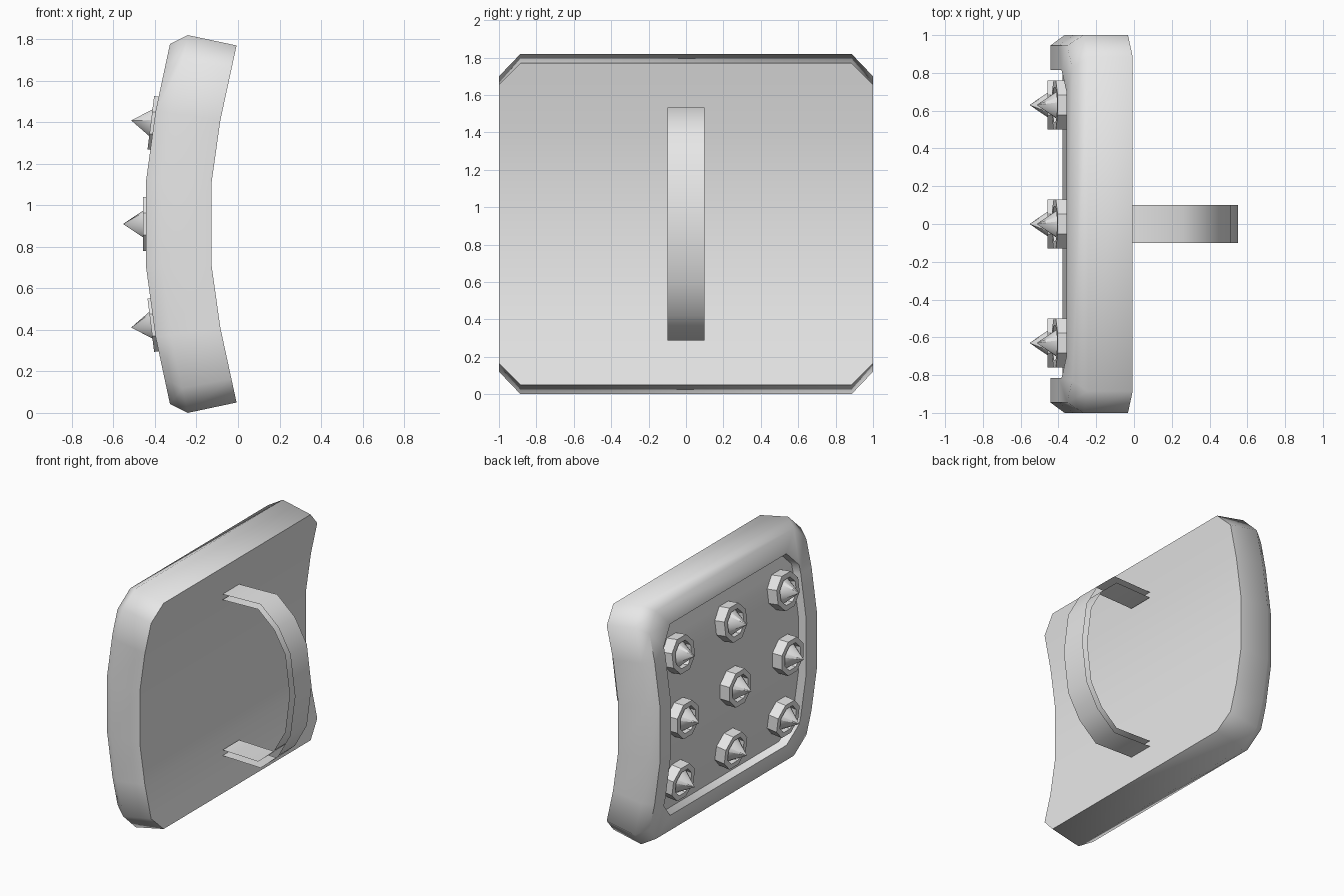
import bpy, bmesh
from math import sin, cos, pi, radians
from mathutils import Vector

if "Cube" in bpy.data.objects:
    bpy.data.objects.remove(bpy.data.objects["Cube"], do_unlink=True)

grey = bpy.data.materials.new("plain_grey")
grey.use_nodes = True
grey.diffuse_color = (0.8, 0.8, 0.8, 1)
grey.node_tree.nodes["Principled BSDF"].inputs["Base Color"].default_value = (0.8, 0.8, 0.8, 1)

MID_Z = 0.91
# curve of the hand side: height from the middle, x, tilt of the outward direction
CURVE = [(0, -0.128, 0), (0.195, -0.128, 2.5), (0.5, -0.085, 8), (0.86, -0.007, 12)]


def frame(s):
    """Point on the hand side at height s, and the outward direction there."""
    a = abs(s)
    for (s0, x0, t0), (s1, x1, t1) in zip(CURVE, CURVE[1:]):
        if a <= s1:
            break
    k = (a - s0) / (s1 - s0)
    tilt = radians(t0 + k * (t1 - t0)) * (1 if s >= 0 else -1)
    return Vector((x0 + k * (x1 - x0), 0, MID_Z + s)), Vector((-cos(tilt), 0, sin(tilt)))


def bent(y, s, depth):
    p, n = frame(s)
    return p + n * depth + Vector((0, y, 0))


def finish(name, bm, recalc=True, angle=50):
    if recalc:
        bmesh.ops.recalc_face_normals(bm, faces=bm.faces)
    mesh = bpy.data.meshes.new(name)
    bm.to_mesh(mesh)
    bm.free()
    mesh.materials.append(grey)
    ob = bpy.data.objects.new(name, mesh)
    bpy.context.collection.objects.link(ob)
    bpy.ops.object.select_all(action='DESELECT')
    ob.select_set(True)
    bpy.context.view_layer.objects.active = ob
    bpy.ops.object.shade_smooth_by_angle(angle=radians(angle))
    return ob


def bridge(bm, a, b):
    n = len(a)
    for i in range(n):
        j = (i + 1) % n
        bm.faces.new((a[i], a[j], b[j], b[i]))


# Curved body with clipped corners, bevelled rim and sunken panel
def outline(inset):
    y, s, c = 1 - inset, 0.86 - inset, 0.115
    half = [(y - c, -s), (y, c - s), (y, -0.5), (y, -0.195)]
    side = half + [(p, -q) for p, q in reversed(half)]
    return side + [(-p, q) for p, q in reversed(side)]


bm = bmesh.new()
rings = [[bm.verts.new(bent(y, s, depth)) for y, s in outline(inset)]
         for depth, inset in ((0, 0), (0.24, 0), (0.315, 0.055), (0.315, 0.185), (0.25, 0.185))]
for a, b in zip(rings, rings[1:]):
    bridge(bm, a, b)
for ring in (rings[0], rings[-1]):
    for i in range(len(ring) // 2 - 1):
        bm.faces.new((ring[i], ring[i + 1], ring[-2 - i], ring[-1 - i]))
finish("shield_body", bm)


# Studs: octagonal cups, each with a cone inside
def lathe(name, y, s, profile, sides, angle):
    p, n = frame(s)
    u, v = Vector((0, 1, 0)), n.cross(Vector((0, 1, 0)))
    p = p + u * y
    bm = bmesh.new()
    rows = []
    for r, d in profile:
        row = []
        for i in range(sides):
            t = 2 * pi * (i + 0.5) / sides
            row.append(bm.verts.new(p + n * d + (u * cos(t) + v * sin(t)) * r))
        rows.append(row)
    for a, b in zip(rows, rows[1:]):
        bridge(bm, a, b)
    bm.faces.new(rows[0])
    bm.faces.new(rows[-1])
    bmesh.ops.remove_doubles(bm, verts=bm.verts, dist=0.0005)
    finish(name, bm, angle=angle)


for row, s in (("lower", -0.447), ("middle", 0), ("upper", 0.447)):
    for col, y in (("right", -0.63), ("centre", 0), ("left", 0.63)):
        lathe(f"{row}_{col}_stud_base", y, s,
              [(0.14, 0.24), (0.14, 0.33), (0.1, 0.33), (0.1, 0.285)], 8, 30)
        lathe(f"{row}_{col}_stud_spike", y, s, [(0.1, 0.28), (0.0004, 0.425)], 16, 50)


# Handle: two open bands, one inside the other
def band(bm, half, flip):
    path = half + [(x, -z) for x, z in reversed(half[:-1])]
    edges = [[bm.verts.new((x, y, MID_Z + z)) for y in (-0.1, 0.1)] for x, z in path]
    for (a, b), (c, d) in zip(edges, edges[1:]):
        bm.faces.new((b, d, c, a) if flip else (a, c, d, b))


bm = bmesh.new()
band(bm, [(-0.06, 0.615), (0.26, 0.623), (0.41, 0.49), (0.51, 0.31), (0.55, 0)], False)
band(bm, [(-0.06, 0.572), (0.24, 0.58), (0.375, 0.46), (0.468, 0.295), (0.505, 0)], True)
finish("handle", bm, recalc=False)
